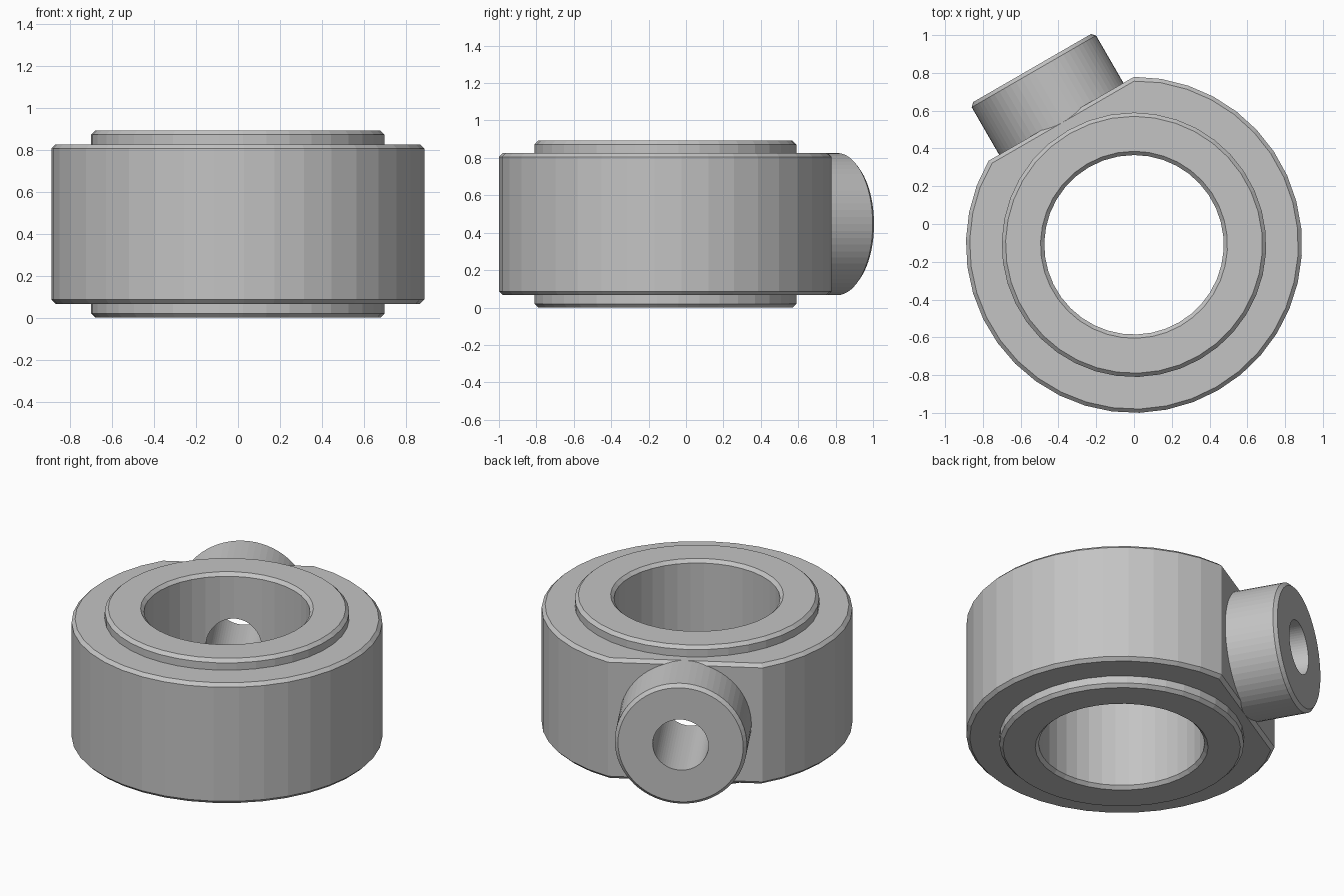
import bpy, bmesh
from math import cos, sin, radians, pi
from mathutils import Matrix, Vector

if "Cube" in bpy.data.objects:
    bpy.data.objects.remove(bpy.data.objects["Cube"])

MID_Z = 0.446
CENTRE = Vector((0, -0.11, MID_Z))
BOSS_DIR = radians(120)      # heading of the side boss and of the flat
FLAT = 0.77                  # distance of the flat from the ring axis
CH = 0.02                    # chamfer size

steel = bpy.data.materials.new("Grey metal")
steel.use_nodes = True
grey = (0.55, 0.55, 0.55, 1)
steel.diffuse_color = grey
steel.node_tree.nodes["Principled BSDF"].inputs["Base Color"].default_value = grey


def lathe(name, profile, angles, closed, matrix):
    """Spin (radius, height, flat distance or None) points around local z."""
    bm = bmesh.new()
    loops = []
    for r, z, flat in profile:
        loop = []
        for a in angles:
            d = a - BOSS_DIR
            rad = min(r, flat / cos(d)) if flat and cos(d) > 0.5 else r
            loop.append(bm.verts.new((rad * cos(a), rad * sin(a), z)))
        loops.append(loop)
    n = len(angles)
    pairs = list(zip(loops, loops[1:]))
    if closed:
        pairs.append((loops[-1], loops[0]))
    else:
        bm.faces.new(loops[0])
        bm.faces.new(loops[-1])
    for low, high in pairs:
        for i in range(n):
            j = (i + 1) % n
            bm.faces.new((low[i], low[j], high[j], high[i]))
    bmesh.ops.recalc_face_normals(bm, faces=bm.faces)
    mesh = bpy.data.meshes.new(name)
    bm.to_mesh(mesh)
    bm.free()
    mesh.materials.append(steel)
    obj = bpy.data.objects.new(name, mesh)
    obj.matrix_world = matrix
    bpy.context.collection.objects.link(obj)
    return obj


# Ring body: bore, raised shoulders and flattened rim, mirrored about mid height
half = [(0.475, MID_Z - CH, None), (0.495, MID_Z, None),
        (0.68, MID_Z, None), (0.70, MID_Z - CH, None), (0.70, 0.38, None),
        (0.89 - CH, 0.38, FLAT - CH), (0.89, 0.38 - CH, FLAT)]
profile = half + [(r, -z, f) for r, z, f in reversed(half)]
flat_steps, arc_steps = 6, 32
angles = [radians(90 + 60 * i / flat_steps) for i in range(flat_steps)]
angles += [radians(150 + 300 * i / arc_steps) for i in range(arc_steps)]
body = lathe("ring_body", profile, angles, True, Matrix.Translation(CENTRE))

# Side boss: chamfered cylinder pointing out of the flat
sideways = (Matrix.Translation(CENTRE) @ Matrix.Rotation(BOSS_DIR, 4, 'Z')
            @ Matrix.Rotation(pi / 2, 4, 'Y'))
circle = [2 * pi * i / 64 for i in range(64)]
boss = lathe("side_boss", [(0.38, 0.71, None), (0.38, 1.08 - CH, None),
                           (0.38 - CH, 1.08, None)], circle, False, sideways)

# Cross hole through the boss and the wall behind it
drill = lathe("cross_hole_cutter", [(0.16, 0.2, None), (0.16, 1.3, None)],
              circle, False, sideways)
drill.hide_render = True
drill.hide_viewport = True
drill.display_type = 'WIRE'
for part in (body, boss):
    cut = part.modifiers.new("cross_hole", 'BOOLEAN')
    cut.operation = 'DIFFERENCE'
    cut.solver = 'EXACT'
    cut.object = drill
